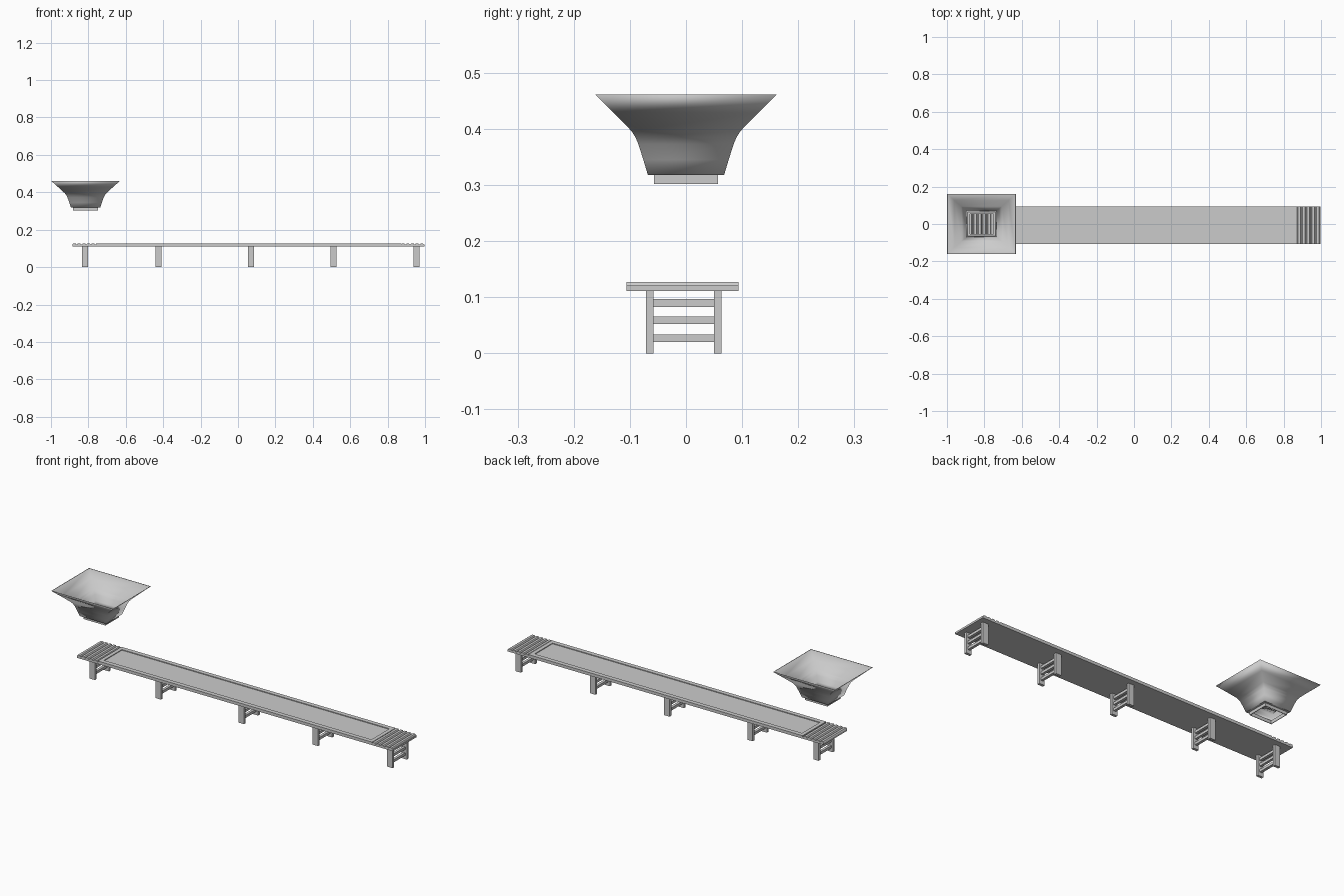
import bpy, bmesh, math

if "Cube" in bpy.data.objects:
    bpy.data.objects.remove(bpy.data.objects["Cube"])


def make_object(name, bm):
    bmesh.ops.recalc_face_normals(bm, faces=bm.faces)
    me = bpy.data.meshes.new(name)
    bm.to_mesh(me)
    bm.free()
    ob = bpy.data.objects.new(name, me)
    bpy.context.collection.objects.link(ob)
    return ob


def box(name, x0, x1, y0, y1, z0, z1):
    bm = bmesh.new()
    bmesh.ops.create_cube(bm, size=1)
    for v in bm.verts:
        v.co = ((x0 + x1) / 2 + v.co.x * (x1 - x0),
                (y0 + y1) / 2 + v.co.y * (y1 - y0),
                (z0 + z1) / 2 + v.co.z * (z1 - z0))
    return make_object(name, bm)


def extrude_profile(name, points, y0, y1):
    bm = bmesh.new()
    a = [bm.verts.new((x, y0, z)) for x, z in points]
    b = [bm.verts.new((x, y1, z)) for x, z in points]
    n = len(points)
    bm.faces.new(a)
    bm.faces.new(b[::-1])
    for i in range(n):
        bm.faces.new((a[i], a[(i + 1) % n], b[(i + 1) % n], b[i]))
    return make_object(name, bm)


def rect_shell(name, cx, rings, closed=True):
    # rings of (half x, half y, z), outer side then inner side
    bm = bmesh.new()
    loops = [[bm.verts.new((cx + sx * hx, sy * hy, z))
              for sx, sy in ((-1, -1), (1, -1), (1, 1), (-1, 1))]
             for hx, hy, z in rings]
    for a, b in zip(loops, loops[1:] + loops[:1]):
        for i in range(4):
            j = (i + 1) % 4
            bm.faces.new((a[i], a[j], b[j], b[i]))
    return make_object(name, bm)


Y0, Y1, YC = -0.106, 0.094, -0.004
Z0, Z1 = 0.111, 0.127
XL, XR = -0.885, 0.997
SLATS, PITCH = 5, 0.025
END = SLATS * PITCH

# conveyor bed with raised border rails
box("bed", XL + END, XR - END, Y0, Y1, Z0, Z1 - 0.004)
box("front_rail", XL + END, XR - END, Y0, Y0 + 0.024, Z0, Z1)
box("back_rail", XL + END, XR - END, Y1 - 0.024, Y1, Z0, Z1)
box("left_border", XL + END, XL + END + 0.02, Y0, Y1, Z0, Z1)
box("right_border", XR - END - 0.02, XR - END, Y0, Y1, Z0, Z1)

# ridged slats at both ends
for side, start in (("left", XL), ("right", XR - END)):
    pts = [(start, Z0)]
    for i in range(SLATS):
        x = start + i * PITCH
        pts += [(x, Z1 - 0.006), (x + 0.004, Z1), (x + 0.017, Z1), (x + 0.021, Z1 - 0.006)]
    pts += [(start + END, Z1 - 0.006), (start + END, Z0)]
    extrude_profile(side + "_end_slats", pts, Y0, Y1)

# ladder-like leg frames
for k, x in enumerate((-0.818, -0.425, 0.069, 0.51, 0.954)):
    for side, s in (("front", -1), ("back", 1)):
        y = YC + s * 0.0605
        box(f"{side}_leg_{k}", x - 0.016, x + 0.016, y - 0.007, y + 0.007, 0, Z0)
    for r, z in enumerate((0.027, 0.059, 0.090)):
        box(f"rung_{k}_{r}", x - 0.007, x + 0.007, YC - 0.054, YC + 0.054, z - 0.007, z + 0.007)

# flared rectangular hopper
CX, T = -0.815, 0.003
profile = [(0.078, 0.068, 0.318), (0.087, 0.076, 0.345), (0.097, 0.085, 0.373),
           (0.103, 0.090, 0.385), (0.112, 0.097, 0.396), (0.148, 0.129, 0.429),
           (0.184, 0.161, 0.461)]
inner = [(hx - T, hy - T, z + 0.0005) for hx, hy, z in profile[::-1]]
inner[0] = (0.184 - T, 0.161 - T, 0.461)
hopper = rect_shell("hopper", CX, profile + inner)
# open outlet collar
rect_shell("outlet_collar", CX, [(0.066, 0.057, 0.302), (0.066, 0.057, 0.318),
                                 (0.078, 0.068, 0.318), (0.078, 0.068, 0.3195),
                                 (0.063, 0.054, 0.3195), (0.063, 0.054, 0.302)])
for p in hopper.data.polygons:
    p.use_smooth = True
